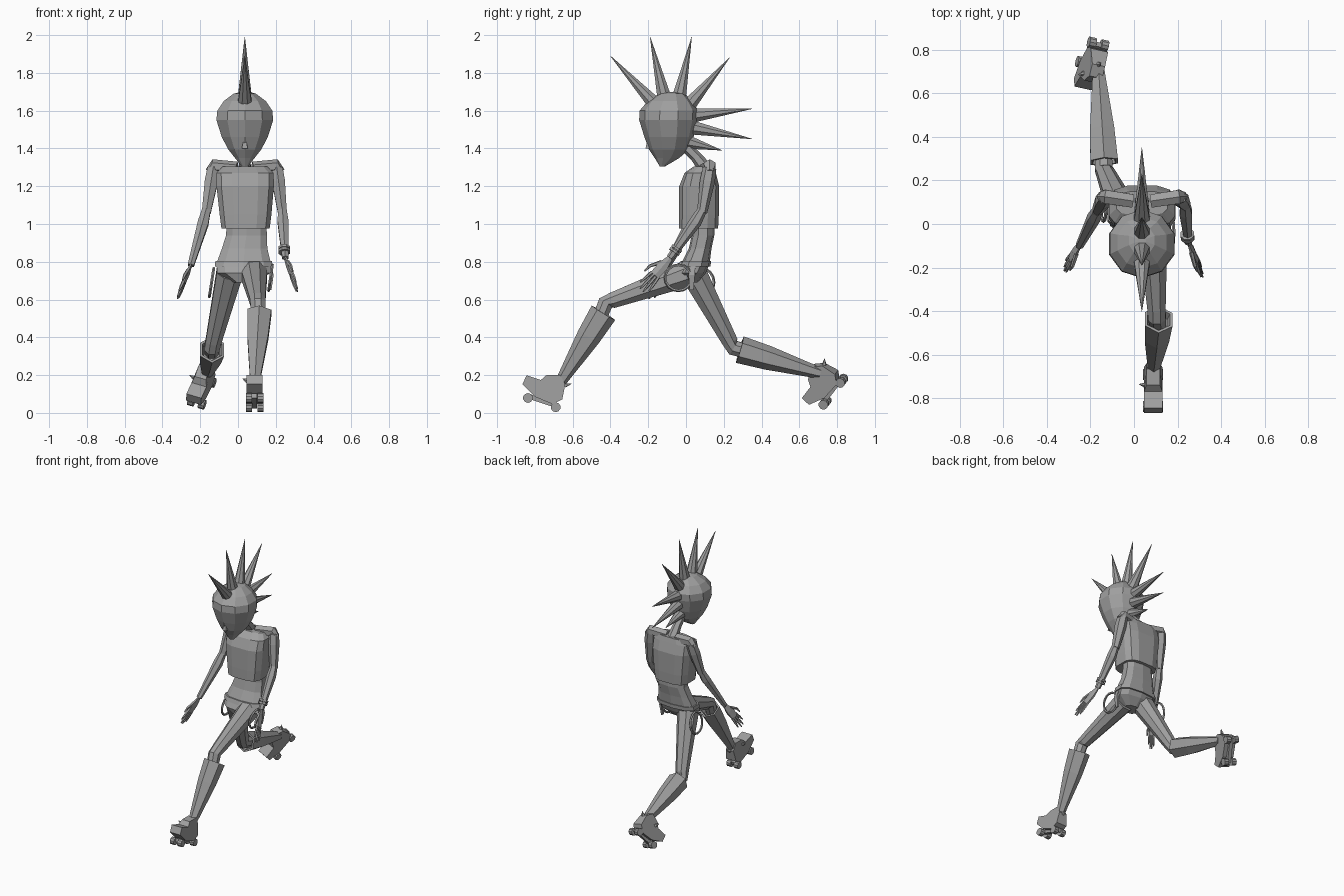
import bpy, bmesh, math
from mathutils import Vector as V

cube = bpy.data.objects.get("Cube")
if cube:
    bpy.data.objects.remove(cube, do_unlink=True)

grey = bpy.data.materials.new("plain grey")
grey.use_nodes = True
grey.diffuse_color = (0.35, 0.35, 0.35, 1)
grey.node_tree.nodes["Principled BSDF"].inputs["Base Color"].default_value = (0.35, 0.35, 0.35, 1)


def loft(name, rings):
    """Skin a list of equal-length rings and cap both ends."""
    bm = bmesh.new()
    rows = [[bm.verts.new(p) for p in ring] for ring in rings]
    n = len(rows[0])
    for a, b in zip(rows, rows[1:]):
        for i in range(n):
            j = (i + 1) % n
            bm.faces.new((a[i], a[j], b[j], b[i]))
    bm.faces.new(rows[0])
    bm.faces.new(rows[-1])
    bmesh.ops.recalc_face_normals(bm, faces=bm.faces)
    mesh = bpy.data.meshes.new(name)
    bm.to_mesh(mesh)
    bm.free()
    mesh.materials.append(grey)
    ob = bpy.data.objects.new(name, mesh)
    bpy.context.collection.objects.link(ob)
    return ob


def tube(name, pts, radii, sides=6, axis=None, flat=1.0, ref=None):
    """Faceted tube along points; flat squeezes it across the ref direction."""
    pts = [V(p) for p in pts]
    whole = (pts[-1] - pts[0]).normalized()
    ref = ref or (V((0, 1, 0)) if abs(whole.x) > 0.8 else V((1, 0, 0)))
    rings = []
    for i, (p, r) in enumerate(zip(pts, radii)):
        t = axis or (pts[min(i + 1, len(pts) - 1)] - pts[max(i - 1, 0)])
        t = t.normalized()
        u = (ref - t * ref.dot(t)).normalized()
        w = t.cross(u)
        rings.append([p + r * (u * math.cos(a) + w * flat * math.sin(a))
                      for a in ((k + 0.5) * math.tau / sides for k in range(sides))])
    return loft(name, rings)


def body(name, levels, sides, power=1.0):
    """Stack of horizontal sections: z, centre x, centre y, half width, half depth."""
    def sq(v):
        return math.copysign(abs(v) ** power, v)
    return loft(name, [[V((cx + rx * sq(math.cos(a)), cy + ry * sq(math.sin(a)), z))
                        for a in ((k + 0.5) * math.tau / sides for k in range(sides))]
                       for z, cx, cy, rx, ry in levels])


# Head, nose and neck
MID = 0.036
body("head", [
    (1.305, MID, -0.125, 0.018, 0.014), (1.35, MID, -0.10, 0.055, 0.066),
    (1.395, MID, -0.092, 0.092, 0.104), (1.46, MID, -0.09, 0.128, 0.13),
    (1.55, MID, -0.092, 0.158, 0.156), (1.60, MID, -0.09, 0.153, 0.156),
    (1.65, MID, -0.085, 0.118, 0.118), (1.69, MID, -0.075, 0.062, 0.068),
    (1.70, MID, -0.075, 0.02, 0.02)], 10)
tube("nose", [(MID, -0.2, 1.465), (MID, -0.198, 1.40)], [0.002, 0.023], 4)
tube("neck", [(MID, -0.01, 1.42), (MID, 0.05, 1.36), (MID, 0.12, 1.27)], [0.03, 0.03, 0.04])

# Row of hair spikes: base y, base z, tip y, tip z
for by, bz, ty, tz in [(-0.17, 1.64, -0.40, 1.89), (-0.115, 1.67, -0.19, 1.99),
                       (-0.037, 1.67, 0.03, 1.99), (0.02, 1.635, 0.23, 1.88),
                       (0.04, 1.575, 0.35, 1.61), (0.035, 1.51, 0.35, 1.45),
                       (0.005, 1.435, 0.19, 1.39)]:
    tube("hair_spike", [(MID, by, bz), (MID, ty, tz)], [0.04, 0.001], 8)

# Shirt, waist and belt
body("shirt", [
    (0.975, 0.04, 0.066, 0.13, 0.106), (1.05, 0.04, 0.068, 0.14, 0.108),
    (1.2, 0.038, 0.07, 0.155, 0.108), (1.27, 0.037, 0.075, 0.155, 0.085),
    (1.305, 0.037, 0.095, 0.12, 0.055)], 12, 0.6)
body("waist", [
    (1.0, 0.045, 0.09, 0.11, 0.06), (0.94, 0.045, 0.09, 0.112, 0.06),
    (0.87, 0.035, 0.075, 0.125, 0.06), (0.79, 0.03, 0.05, 0.15, 0.075),
    (0.74, 0.03, 0.025, 0.145, 0.08), (0.69, 0.035, 0.01, 0.06, 0.05)], 10, 0.75)
body("belt", [(0.775, 0.03, 0.045, 0.158, 0.085), (0.803, 0.03, 0.052, 0.156, 0.08)], 10, 0.75)


def arm(side, shoulder, elbow, wrist, tip):
    """Shoulder, jointed arm and spread hand."""
    s, e, w, t = map(V, (shoulder, elbow, wrist, tip))
    tube(side + "_shoulder", [(MID + (s.x - MID) * 0.25, 0.105, 1.295), s + V((0, 0, 0.012)),
                              s + V(((s.x - MID) * 0.12, 0, -0.02))], [0.035, 0.036, 0.025])
    tube(side + "_upper_arm", [s, s.lerp(e, 0.3), e], [0.036, 0.04, 0.027])
    tube(side + "_forearm", [e + V((0, 0, 0.012)), e.lerp(w, 0.2), w], [0.026, 0.033, 0.019])
    d = t - w
    across = V((0, d.z, -d.y)).normalized()
    tube(side + "_palm", [w, w + d * 0.25, w + d * 0.55], [0.017, 0.032, 0.031], 6,
         flat=0.4, ref=across)
    for k, length in zip((-1.5, -0.5, 0.5, 1.5), (0.9, 1.0, 1.0, 0.88)):
        root = w + d * 0.52 + across * k * 0.015
        end = w + d * length + across * k * 0.022
        tube(side + "_finger", [root, root.lerp(end, 0.6), end], [0.009, 0.008, 0.004], 5)
    tube(side + "_thumb", [w + d * 0.2 + across * 0.02, w + d * 0.45 + across * 0.052,
                           w + d * 0.62 + across * 0.055], [0.011, 0.009, 0.004], 5)


arm("left", (0.205, 0.125, 1.295), (0.235, 0.085, 1.06), (0.25, -0.085, 0.82), (0.315, -0.235, 0.65))
arm("right", (-0.13, 0.125, 1.295), (-0.168, 0.06, 1.06), (-0.25, -0.10, 0.78), (-0.32, -0.205, 0.61))
bracelet_dir = V((0.015, -0.17, -0.24)).normalized()
bracelet_at = V((0.245, -0.055, 0.862))
for shift in (-0.009, 0.009):
    c = bracelet_at + bracelet_dir * shift
    tube("bracelet", [c - bracelet_dir * 0.007, c + bracelet_dir * 0.007], [0.033, 0.033], 8)


def leg(side, hip, mid_radius, knee, cuff, ankle):
    """Thigh with bent knee, and a flared open-topped legging."""
    h, k, c, a = map(V, (hip, knee, cuff, ankle))
    d = (a - c).normalized()
    tube(side + "_thigh", [h, h.lerp(k, 0.45), h.lerp(k, 0.92), k, c + d * 0.05],
         [0.075, mid_radius, 0.045, 0.044, 0.04], 8)
    tube(side + "_legging", [c + d * 0.04, c, c, c.lerp(a, 0.35), a],
         [0.048, 0.06, 0.073, 0.064, 0.03], 6, axis=d)


leg("left", (0.085, 0.0, 0.735), 0.06, (0.105, -0.425, 0.583), (0.113, -0.437, 0.53), (0.09, -0.66, 0.17))
leg("right", (-0.045, 0.04, 0.74), 0.06, (-0.138, 0.25, 0.345), (-0.137, 0.285, 0.335), (-0.163, 0.71, 0.21))


def skate(side, origin, forward, up):
    """Boot profile swept across the foot, four wheels and a side spur."""
    o, f = V(origin), V(forward).normalized()
    u = V(up)
    u = (u - f * u.dot(f)).normalized()
    lat = f.cross(u)
    profile = [(-0.02, 0.05), (-0.01, 0.13), (0.03, 0.17), (0.1, 0.146), (0.12, 0.112),
               (0.2, 0.112), (0.205, 0.06), (0.122, 0.018), (0.02, 0.01)]
    loft(side + "_boot", [[o + f * a + u * b + lat * s * (0.042 if b < 0.12 else 0.031)
                           for a, b in profile] for s in (-1, 1)])
    tube(side + "_truck", [o + f * -0.01 + u * 0.01, o + f * 0.16 + u * 0.01], [0.018, 0.018], 4)
    for a in (0, 0.155):
        for s in (-1, 1):
            c = o + f * a + lat * s * 0.03
            tube(side + "_wheel", [c - lat * 0.016, c + lat * 0.016], [0.026, 0.026], 10)
    root = o + f * 0.09 + u * 0.115 + lat * 0.035
    tube(side + "_spur", [root, root + lat * 0.03 + u * 0.015], [0.014, 0.001], 5)
    heel = o + f * -0.01 + u * 0.125
    tube(side + "_heel_spur", [heel, heel - f * 0.03 + u * 0.02], [0.013, 0.001], 5)


skate("left", (0.088, -0.69, 0.03), (0, -0.95, 0.316), (0, 0.316, 0.95))
skate("right", (-0.165, 0.825, 0.17), (-0.06, -0.1, -0.13), (0, -0.79, 0.61))


# Hanging loops on the hips
def hip_loop(name, centre, ry, rz, tilt):
    c = V(centre)
    rings = []
    for k in range(16):
        a = k * math.tau / 16
        out = V((0, math.cos(a), math.sin(a)))
        p = c + V((tilt * math.sin(a), ry * math.cos(a), rz * math.sin(a)))
        rings.append([p + 0.008 * (out * math.cos(b) + V((1, 0, 0)) * math.sin(b))
                      for b in (j * math.tau / 5 for j in range(5))])
    loft(name, rings + rings[:1])


hip_loop("right_hip_loop", (-0.14, 0.08, 0.69), 0.068, 0.075, 0.012)
hip_loop("left_hip_loop", (0.172, -0.04, 0.715), 0.07, 0.068, 0.01)
tube("left_hip_strap", [(0.165, 0.04, 0.79), (0.18, 0.03, 0.73), (0.172, 0.03, 0.65)],
     [0.015, 0.024, 0.014], 4, flat=0.5, ref=V((0, 1, 0)))
